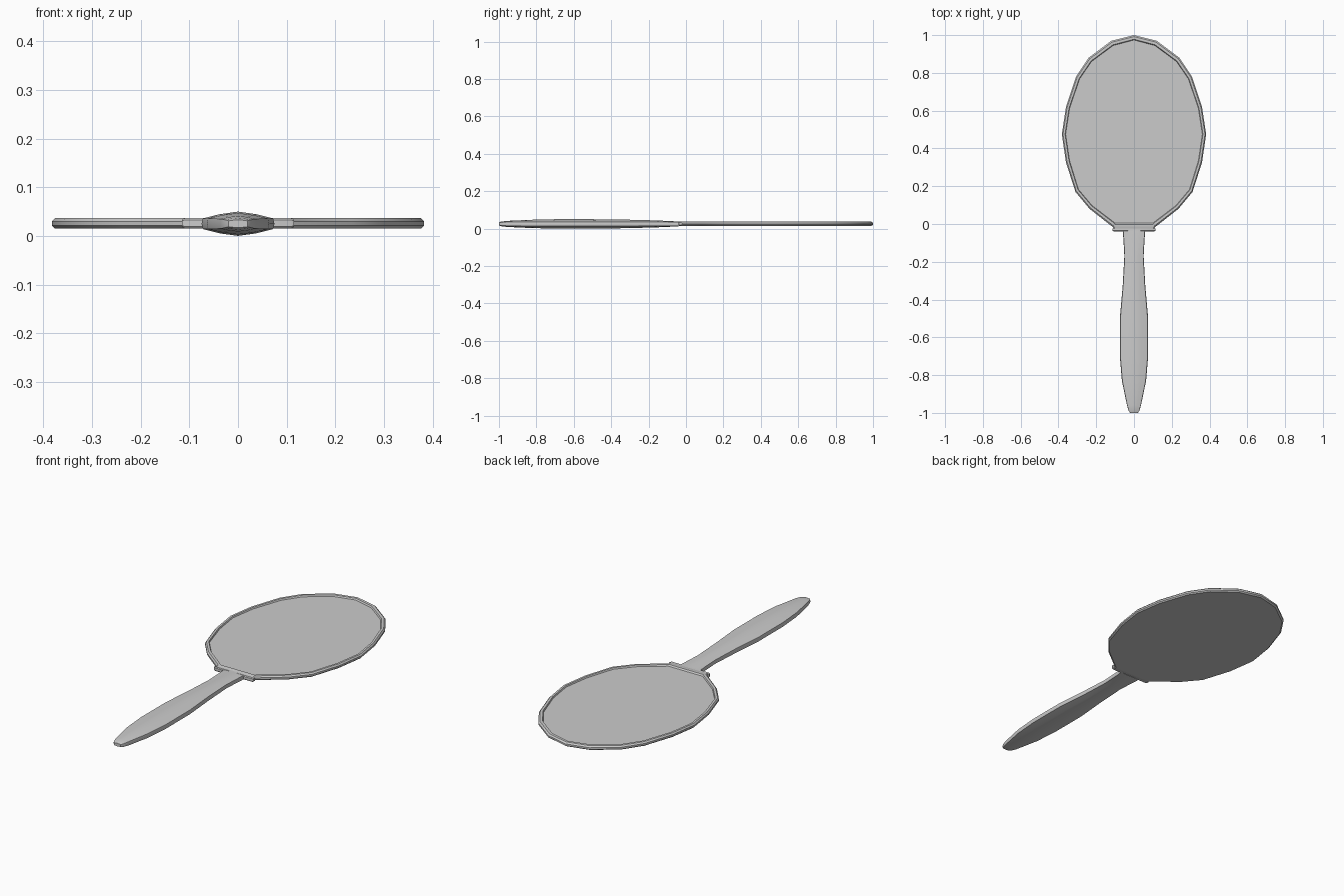
import bpy, bmesh

if "Cube" in bpy.data.objects:
    bpy.data.objects.remove(bpy.data.objects["Cube"])

ZC = 0.025  # mid-plane height


def loft(name, loops, cap_start=True, cap_end=True):
    """Skin a list of closed loops that share one point count."""
    bm = bmesh.new()
    rings = [[bm.verts.new(p) for p in loop] for loop in loops]
    n = len(rings[0])
    for a, b in zip(rings, rings[1:]):
        for i in range(n):
            j = (i + 1) % n
            bm.faces.new((a[i], a[j], b[j], b[i]))
    if cap_start:
        bm.faces.new(rings[0][::-1])
    if cap_end:
        bm.faces.new(rings[-1])
    bmesh.ops.recalc_face_normals(bm, faces=bm.faces)
    mesh = bpy.data.meshes.new(name)
    bm.to_mesh(mesh)
    bm.free()
    ob = bpy.data.objects.new(name, mesh)
    bpy.context.collection.objects.link(ob)
    bpy.context.view_layer.objects.active = ob
    ob.select_set(True)
    bpy.ops.object.shade_smooth_by_angle(angle=0.55)
    ob.select_set(False)
    return ob


def mirrored(half):
    """Right half outline, top to bottom, completed on the left."""
    return half + [(-x, y) for x, y in reversed(half) if x > 0]


outer = mirrored([(0, 1.0), (.12, .97), (.24, .88), (.307, .78), (.36, .62), (.382, .475),
                  (.36, .325), (.31, .17), (.235, .08), (.11, -.018), (.105, -.036)])
inner = mirrored([(0, .974), (.11, .945), (.225, .86), (.288, .768), (.341, .612), (.362, .475),
                  (.341, .335), (.294, .183), (.222, .098), (.104, .008), (.098, .004)])


def blend(t, z):
    """Loop between the outer (t=0) and inner (t=1) outlines."""
    return [(a[0] + (b[0] - a[0]) * t, a[1] + (b[1] - a[1]) * t, z)
            for a, b in zip(outer, inner)]


# Frame and back, with bevelled rim and recess
loft("mirror_frame", [blend(.3, .015), blend(0, .021), blend(0, .030), blend(.3, .037),
                      blend(.85, .037), blend(1.0, .030)], cap_end=False)

# Glass set in the recess
loft("mirror_glass", [blend(.98, .030)], cap_start=False)

# Collar bar with chamfered ends where the handle meets the frame
loft("collar", [[(x, -.03 + sy * s, ZC + .001 + sz * s)
                 for sy, sz in ((-.009, -.007), (-.009, .007), (-.005, .011),
                                (.007, .011), (.007, -.011), (-.005, -.011))]
                for x, s in ((-.115, .7), (-.108, 1), (.108, 1), (.115, .7))])


def handle_section(y, w, h, e):
    top = [(w, 0), (.96 * w, e), (.5 * w, e + (h - e) * .62), (0, h),
           (-.5 * w, e + (h - e) * .62), (-.96 * w, e), (-w, 0)]
    pts = top + [(x, -z) for x, z in reversed(top[1:-1])]
    return [(x, y, ZC + z) for x, z in pts]


# Handle: y, half width, half height, half edge thickness
handle = [(-.03, .060, .012, .010), (-.08, .056, .015, .010), (-.17, .051, .019, .010),
          (-.33, .060, .023, .011), (-.50, .075, .025, .011), (-.70, .075, .025, .011),
          (-.83, .064, .022, .011), (-.96, .037, .016, .010), (-.99, .028, .012, .008),
          (-1.0, .020, .008, .006)]
loft("handle", [handle_section(*s) for s in handle])
